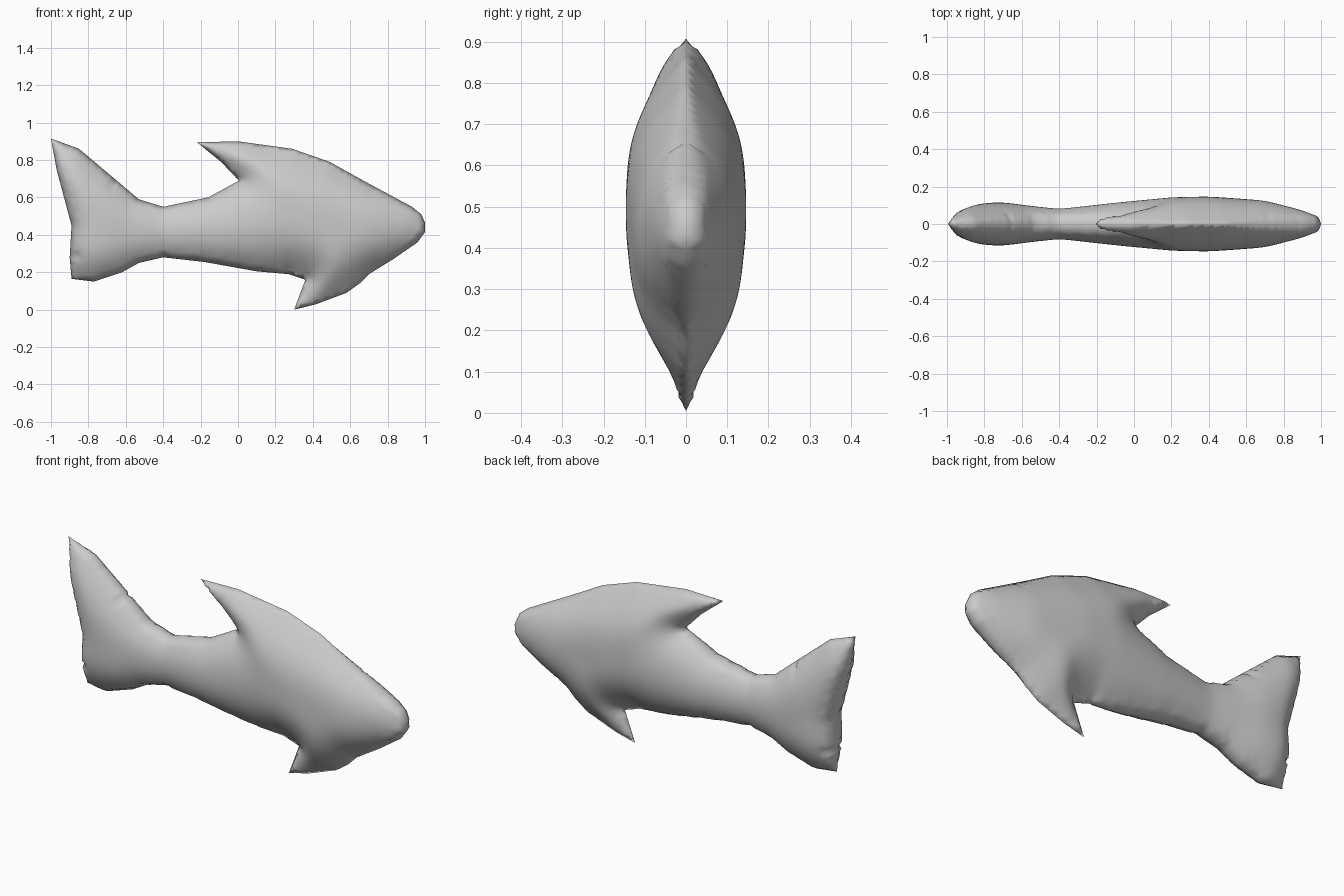
import bpy, bmesh
from mathutils import Vector
from mathutils.geometry import delaunay_2d_cdt

if "Cube" in bpy.data.objects:
    bpy.data.objects.remove(bpy.data.objects["Cube"])

# Side silhouette (x, z), clockwise from the upper tail tip
body_line = [(-1, .915), (-.85, .86), (-.66, .70), (-.53, .59), (-.40, .55), (-.16, .60),
             (.005, .69), (-.09, .79), (-.22, .895), (0, .90), (.29, .86), (.49, .79),
             (.67, .69), (.93, .55), (.98, .51), (1, .465), (1, .415),
             (.96, .36), (.83, .27), (.70, .19), (.65, .14), (.58, .09), (.42, .03),
             (.30, 0), (.36, .16), (.27, .19), (.10, .205), (-.18, .255), (-.40, .28),
             (-.53, .25), (-.62, .20), (-.77, .15), (-.89, .165)]
tail_line = [(-.89, .165), (-.90, .28), (-.89, .45), (-.97, .75), (-1, .915)]
STEP = .022

# Along x: half width, depth at which it is reached, roundness (.5 = ellipse, 1 = sharp)
stations = [(-1, .105, .22, .7), (-.87, .11, .22, .7), (-.7, .116, .20, .65),
            (-.55, .097, .15, .55), (-.4, .082, .13, .5), (-.1, .115, .18, .55),
            (.2, .143, .28, .75), (.4, .147, .29, .75), (.7, .126, .21, .65),
            (.9, .075, .10, .5), (1, .048, .05, .5)]


def segments(line):
    pts = [Vector(p) for p in line]
    return list(zip(pts, pts[1:]))


body_edges, tail_edges = segments(body_line), segments(tail_line)
all_sides = body_edges + tail_edges


def distance(p, sides):
    best = 9
    for a, b in sides:
        d = b - a
        t = max(0, min(1, (p - a).dot(d) / d.length_squared))
        best = min(best, (p - a - d * t).length)
    return best


def inside(p):
    hit = False
    for a, b in all_sides:
        if (a.y > p.y) != (b.y > p.y) and p.x < a.x + (p.y - a.y) * (b.x - a.x) / (b.y - a.y):
            hit = not hit
    return hit


def bulge(d, reach):
    return max(0, 1 - (1 - min(1, d / reach)) ** 2)


def half_width(p):
    x = max(-.9999, min(.9999, p.x))
    for a, b in zip(stations, stations[1:]):
        if a[0] <= x <= b[0]:
            t = (x - a[0]) / (b[0] - a[0])
            wide, reach, power = (u + (v - u) * t for u, v in zip(a[1:], b[1:]))
            break
    if p.x > -.3:    # thinner edges on the back fin and belly fin
        power += .25 * max(0, min(1, (p.y - .6) / .15))
        if p.x > .25:
            power += .4 * max(0, min(1, (.38 - p.y) / .2))
    return wide * bulge(distance(p, body_edges), reach) ** power \
        * bulge(distance(p, tail_edges), .10) ** .5


# Fill the silhouette with an even triangle net
points = []
for a, b in all_sides:
    n = max(1, round((b - a).length / STEP))
    points += [a.lerp(b, i / n) for i in range(n)]
rim_count = len(points)
for i in range(-47, 48):
    for j in range(0, 50):
        p = Vector(((i + .5 * (j % 2)) * STEP, j * STEP * .87))
        if inside(p) and distance(p, all_sides) > .009:
            points.append(p)
rim = [(i, (i + 1) % rim_count) for i in range(rim_count)]
verts, _, faces, *_ = delaunay_2d_cdt(points, rim, [], 1, 1e-5)

# Thickness over the net, smoothed away from the outline
edge_gap = [distance(v, all_sides) for v in verts]
width = [half_width(v) if d > 1e-4 else 0 for v, d in zip(verts, edge_gap)]
near = [set() for _ in verts]
for f in faces:
    for i in f:
        near[i].update(k for k in f if k != i)
for _ in range(8):
    width = [.5 * w + .5 * sum(width[k] for k in near[i]) / len(near[i])
             if edge_gap[i] > .03 and near[i] else w for i, w in enumerate(width)]

# Two mirrored flanks welded along the outline
bm = bmesh.new()
for side in (-1, 1):
    flank = [bm.verts.new((v.x, side * w, v.y)) for v, w in zip(verts, width)]
    for f in faces:
        bm.faces.new([flank[i] for i in f])
bmesh.ops.remove_doubles(bm, verts=bm.verts, dist=1e-5)
bmesh.ops.delete(bm, geom=[v for v in bm.verts if not v.link_faces], context='VERTS')
bmesh.ops.recalc_face_normals(bm, faces=bm.faces)

mesh = bpy.data.meshes.new("fish_body")
bm.to_mesh(mesh)
bm.free()
fish = bpy.data.objects.new("fish_body", mesh)
bpy.context.collection.objects.link(fish)
bpy.context.view_layer.objects.active = fish
fish.select_set(True)
bpy.ops.object.shade_smooth_by_angle(angle=2.4)
